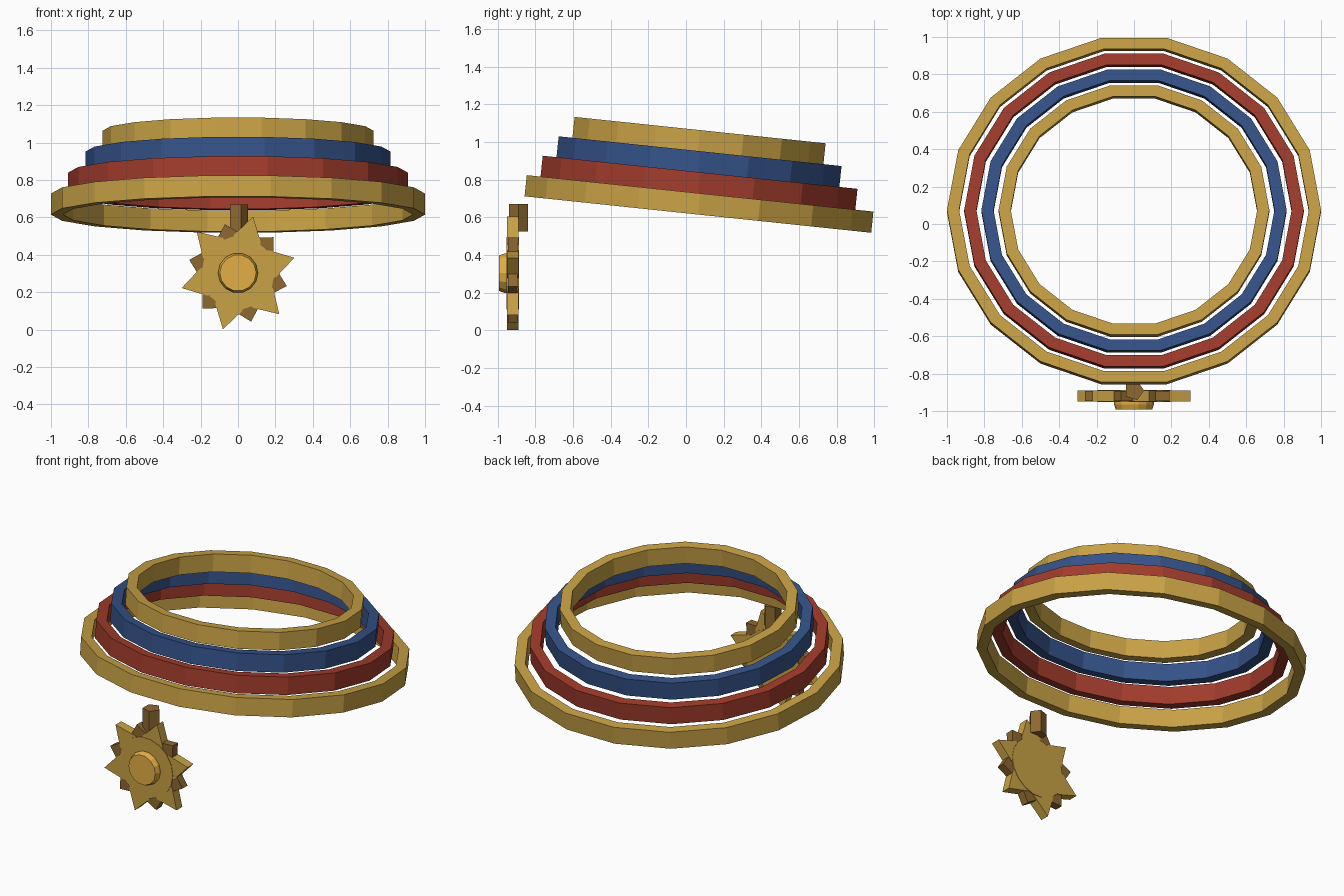
import bpy, bmesh
from math import sin, cos, pi, radians
from mathutils import Matrix, Vector

if "Cube" in bpy.data.objects:
    bpy.data.objects.remove(bpy.data.objects["Cube"])


def material(name, rgb):
    m = bpy.data.materials.new(name)
    m.diffuse_color = (*rgb, 1)
    m.use_nodes = True
    m.node_tree.nodes["Principled BSDF"].inputs["Base Color"].default_value = m.diffuse_color
    return m


GOLD = material("gold", (0.58, 0.36, 0.06))
RED = material("red", (0.36, 0.045, 0.025))
BLUE = material("blue", (0.035, 0.085, 0.25))
BRONZE = material("bronze", (0.27, 0.14, 0.03))
BRIGHT = material("bright_gold", (0.78, 0.43, 0.06))


def make(name, bm, mat):
    bmesh.ops.recalc_face_normals(bm, faces=bm.faces)
    mesh = bpy.data.meshes.new(name)
    bm.to_mesh(mesh)
    bm.free()
    mesh.materials.append(mat)
    ob = bpy.data.objects.new(name, mesh)
    bpy.context.collection.objects.link(ob)
    return ob


def loft(name, loops, mat, closed=False):
    """Skin a series of equal-length point loops; cap the ends unless closed."""
    bm = bmesh.new()
    rows = [[bm.verts.new(p) for p in loop] for loop in loops]
    n = len(rows[0])
    for k in range(len(rows) if closed else len(rows) - 1):
        a, b = rows[k], rows[(k + 1) % len(rows)]
        for i in range(n):
            j = (i + 1) % n
            bm.faces.new((a[i], a[j], b[j], b[i]))
    if not closed:
        bm.faces.new(rows[0])
        bm.faces.new(rows[-1])
    return make(name, bm, mat)


def circle(r, z, n):
    return [Vector((r * cos(2 * pi * i / n), r * sin(2 * pi * i / n), z)) for i in range(n)]


# Stacked crown bands: 18-sided, slightly oval, tipped up at the front
for k, mat in enumerate((GOLD, RED, BLUE, GOLD)):
    R = 1.0 - 0.092 * k
    r, h = R - 0.065, 0.0565
    band = loft(f"crown_band_{k + 1}",
                [circle(R, -h, 18), circle(R, h, 18), circle(r, h, 18), circle(r, -h, 18)],
                mat, closed=True)
    band.data.transform(Matrix.Translation((0, 0.069, 0.671 + 0.112 * k))
                        @ Matrix.Rotation(radians(-6), 4, 'X')
                        @ Matrix.Diagonal((1, 0.94, 1, 1)))

# Sun pendant, built facing -y around its centre
CENTRE = Vector((0, 0, 0.303))


def pendant_disc(name, steps, n, mat):
    loops = [[Vector((p.x, y, p.y)) + CENTRE for p in circle(r, 0, n)] for r, y in steps]
    return loft(name, loops, mat)


pendant_disc("pendant_disc", [(0.195, -0.953), (0.195, -0.887)], 18, GOLD)
pendant_disc("pendant_boss", [(0.107, -0.95), (0.107, -0.965), (0.097, -0.992)], 14, BRIGHT)

# Twelve rays, long gold and short bronze in turn
for k in range(12):
    long_ray = k % 2 == 0
    tip, y0, y1, mat = (0.312, -0.95, -0.89, GOLD) if long_ray else (0.27, -0.946, -0.894, BRONZE)
    spin = Matrix.Rotation(-radians(15 + 30 * k), 3, 'Y')
    outline = ((0.17, -0.075), (0.19, -0.075), (tip, 0), (0.19, 0.075), (0.17, 0.075))
    loft(f"pendant_ray_{k + 1}",
         [[spin @ Vector((x, y, z)) + CENTRE for x, z in outline] for y in (y0, y1)], mat)

# Five-sided hanger peg
peg = loft("hanger_peg", [circle(0.054, 0.525, 5), circle(0.054, 0.67, 5)], BRONZE)
peg.data.transform(Matrix.Translation((0, -0.89, 0)))
